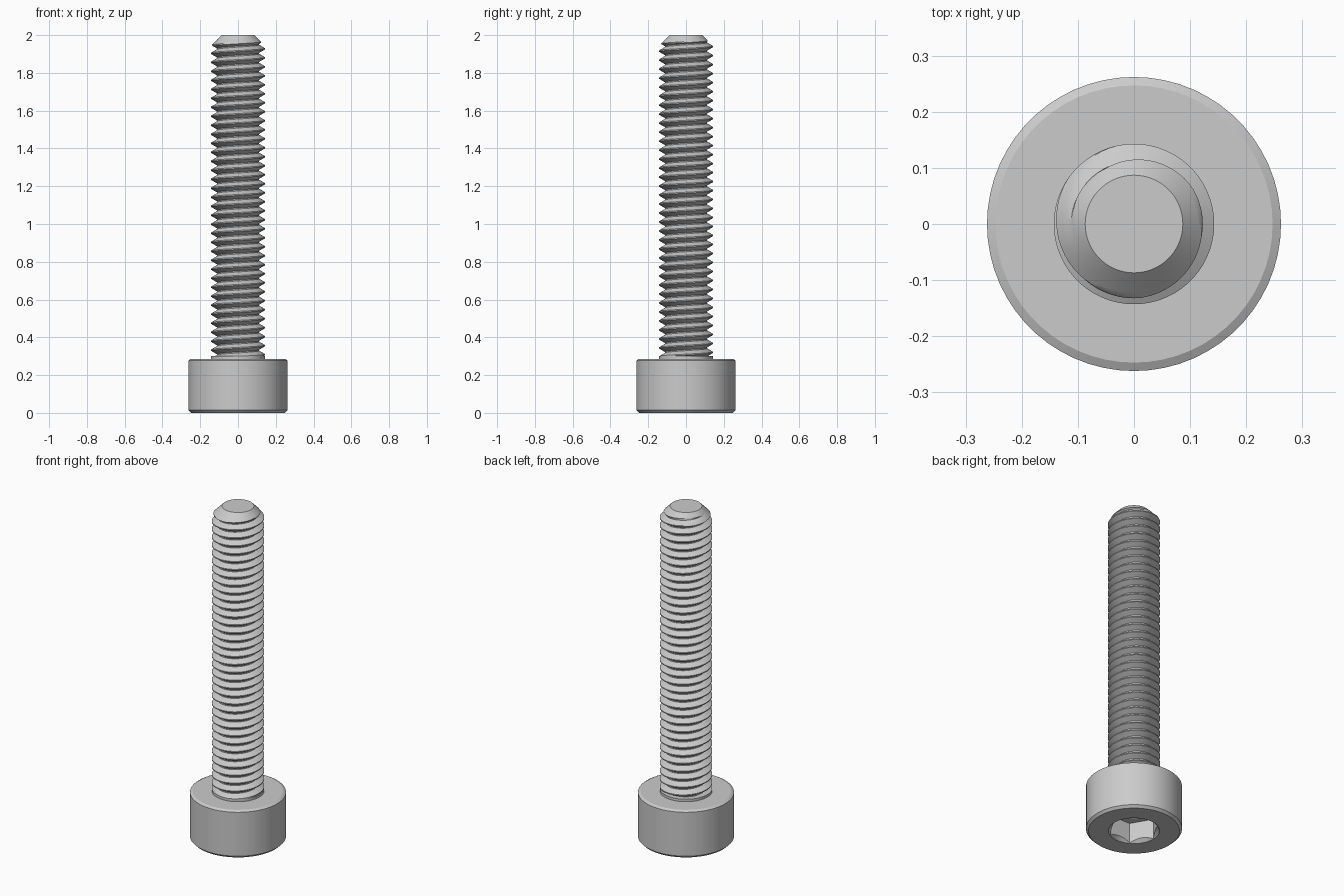
import bpy, bmesh, math

cube = bpy.data.objects.get("Cube")
if cube:
    bpy.data.objects.remove(cube, do_unlink=True)

steel = bpy.data.materials.new("grey_steel")
steel.use_nodes = True
GREY = (0.6, 0.6, 0.6, 1)
steel.diffuse_color = GREY
steel.node_tree.nodes["Principled BSDF"].inputs["Base Color"].default_value = GREY

TOP = 2.0          # tip height
HEAD_R, HEAD_H = 0.262, 0.286
MAJOR, ROOT = 0.143, 0.112
TIP_R = 0.087
PITCH = TOP / 42


def make_object(name, bm):
    bmesh.ops.recalc_face_normals(bm, faces=bm.faces)
    mesh = bpy.data.meshes.new(name)
    bm.to_mesh(mesh)
    bm.free()
    mesh.materials.append(steel)
    obj = bpy.data.objects.new(name, mesh)
    bpy.context.collection.objects.link(obj)
    return obj


def lathe(name, profile, sides):
    """Closed solid from (radius, height) points, first vertex on +x."""
    bm = bmesh.new()
    turns = [2 * math.pi * k / sides for k in range(sides)]
    rings = [[bm.verts.new((r * math.cos(a), r * math.sin(a), z)) for a in turns]
             for r, z in profile]
    for low, high in zip(rings, rings[1:]):
        for k in range(sides):
            n = (k + 1) % sides
            bm.faces.new((low[k], low[n], high[n], high[k]))
    bm.faces.new(rings[0])
    bm.faces.new(rings[-1])
    return make_object(name, bm)


def activate(obj):
    bpy.ops.object.select_all(action='DESELECT')
    obj.select_set(True)
    bpy.context.view_layer.objects.active = obj


def cut(obj, cutter):
    mod = obj.modifiers.new("cut", 'BOOLEAN')
    mod.operation, mod.solver, mod.object = 'DIFFERENCE', 'EXACT', cutter
    activate(obj)
    bpy.ops.object.modifier_apply(modifier=mod.name)
    bpy.data.objects.remove(cutter, do_unlink=True)


# Cylindrical head with chamfered rims
head = lathe("head", [(HEAD_R - 0.014, 0), (HEAD_R, 0.014),
                      (HEAD_R, HEAD_H - 0.008), (HEAD_R - 0.015, HEAD_H)], 60)

# Hex socket, its countersunk mouth and the drill point at its floor
HEX_R, DEPTH = 0.1375, 0.124
cut(head, lathe("socket_cutter", [(HEX_R, -0.05), (HEX_R, DEPTH)], 6))
cut(head, lathe("mouth_cutter", [(HEX_R + 0.022, -0.02), (HEX_R - 0.028, 0.03)], 60))
cut(head, lathe("drill_cutter", [(0.079, DEPTH - 0.02), (0.079, DEPTH),
                                 (0.001, DEPTH + 0.045)], 36))

# Plain collar under the thread run-out
collar = lathe("collar", [(MAJOR, HEAD_H - 0.02), (MAJOR, 0.301)], 60)


# Threaded shank: right-hand helical groove with a conical tip
def thread_shank():
    steps = (-0.44, -0.31, -0.19, -0.06, 0.06, 0.19, 0.31, 0.44)
    m, sides, turns = len(steps), 60, 39
    rows = m * turns
    start = TOP - 0.025 - PITCH * 37.5   # groove centre at angle 0
    bm = bmesh.new()
    columns = []
    for k in range(sides):
        a = 2 * math.pi * k / sides
        column = []
        for j in range(rows + m):
            t = steps[j % m]
            z = start + PITCH * (k / sides + j // m + t)
            blend = (abs(t) - 0.06) / 0.38
            r = ROOT + (MAJOR - ROOT) * blend
            z = min(z, TOP)
            r = min(r, TIP_R + TOP - z)
            column.append(bm.verts.new((r * math.cos(a), r * math.sin(a), z)))
        columns.append(column)
    for k in range(sides):
        wrap = k == sides - 1
        nxt = columns[0] if wrap else columns[k + 1]
        shift = m if wrap else 0
        for j in range(rows - 1):
            bm.faces.new((columns[k][j], nxt[j + shift],
                          nxt[j + shift + 1], columns[k][j + 1]))
    bm.faces.new([c[rows + m - 1] for c in columns])
    bmesh.ops.remove_doubles(bm, verts=bm.verts, dist=0.00005)
    # Drop the part buried in the head
    geom = bm.verts[:] + bm.edges[:] + bm.faces[:]
    bmesh.ops.bisect_plane(bm, geom=geom, plane_co=(0, 0, HEAD_H - 0.01),
                           plane_no=(0, 0, -1), clear_outer=True)
    bmesh.ops.holes_fill(bm, edges=[e for e in bm.edges if e.is_boundary])
    return make_object("threaded_shank", bm)


shank = thread_shank()

for part in (head, collar, shank):
    activate(part)
    bpy.ops.object.shade_smooth_by_angle(angle=math.radians(28))
